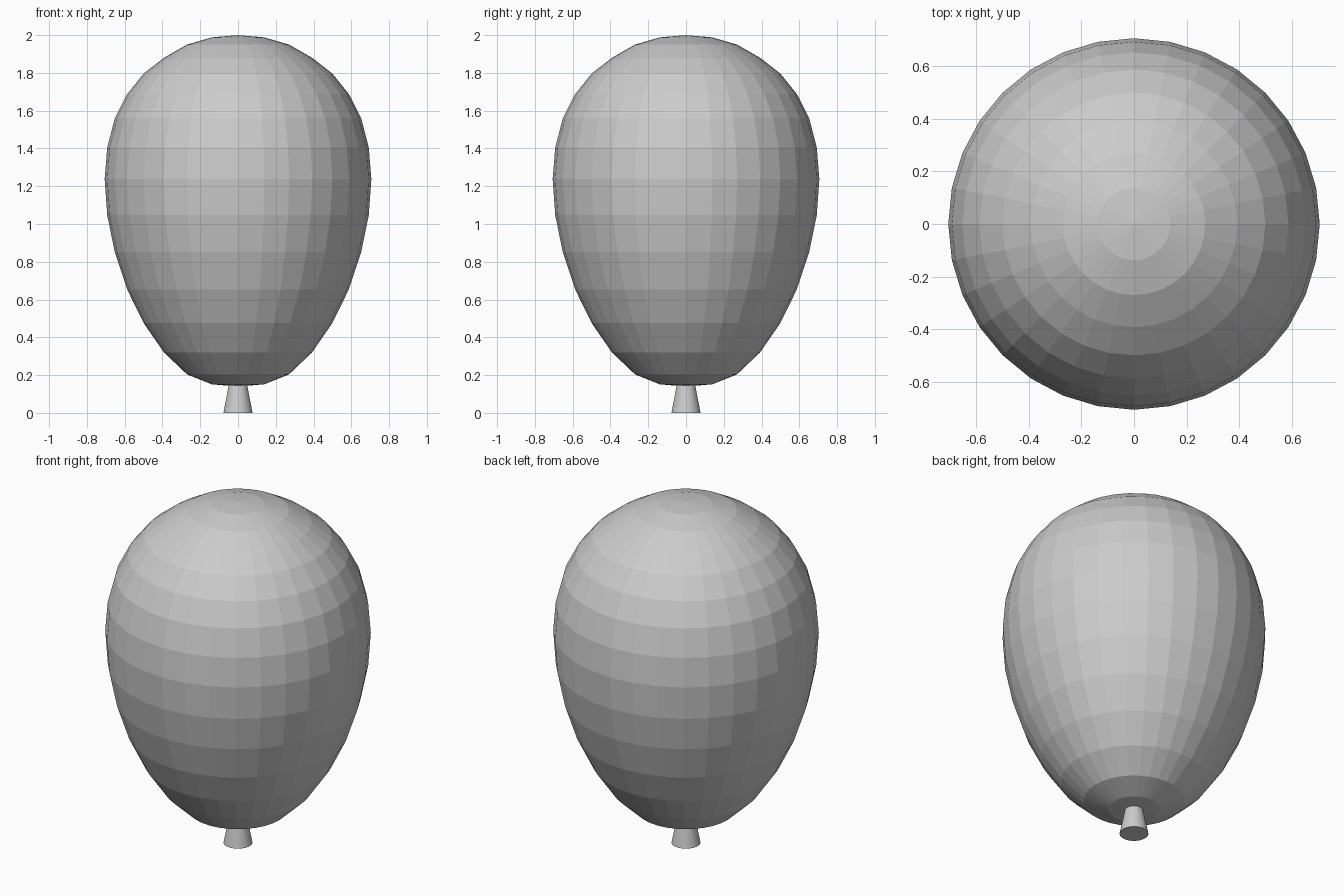
import bpy, math

if "Cube" in bpy.data.objects:
    bpy.data.objects.remove(bpy.data.objects["Cube"])

# Heights of the envelope rings from bottom pole to top pole
RING_Z = [0.14, 0.151, 0.204, 0.32, 0.475, 0.654, 0.851, 1.047, 1.238,
          1.405, 1.56, 1.688, 1.797, 1.88, 1.95, 1.988, 2.0]
RADIUS = 0.706


def ring_height(z):
    """Map a unit-sphere height to the stretched balloon profile."""
    k = round((math.pi - math.acos(max(-1, min(1, z)))) / math.pi * 16)
    return RING_Z[k]


# Balloon envelope: sphere reshaped ring by ring
bpy.ops.mesh.primitive_uv_sphere_add(segments=32, ring_count=16, radius=1)
body = bpy.context.object
body.name = "balloon_body"
for v in body.data.vertices:
    v.co = (v.co.x * RADIUS, v.co.y * RADIUS, ring_height(v.co.z))

# Flared neck, running slightly into the envelope
bpy.ops.mesh.primitive_cone_add(vertices=32, radius1=0.077, radius2=0.046,
                                depth=0.16, location=(0, 0, 0.08))
bpy.context.object.name = "balloon_neck"
